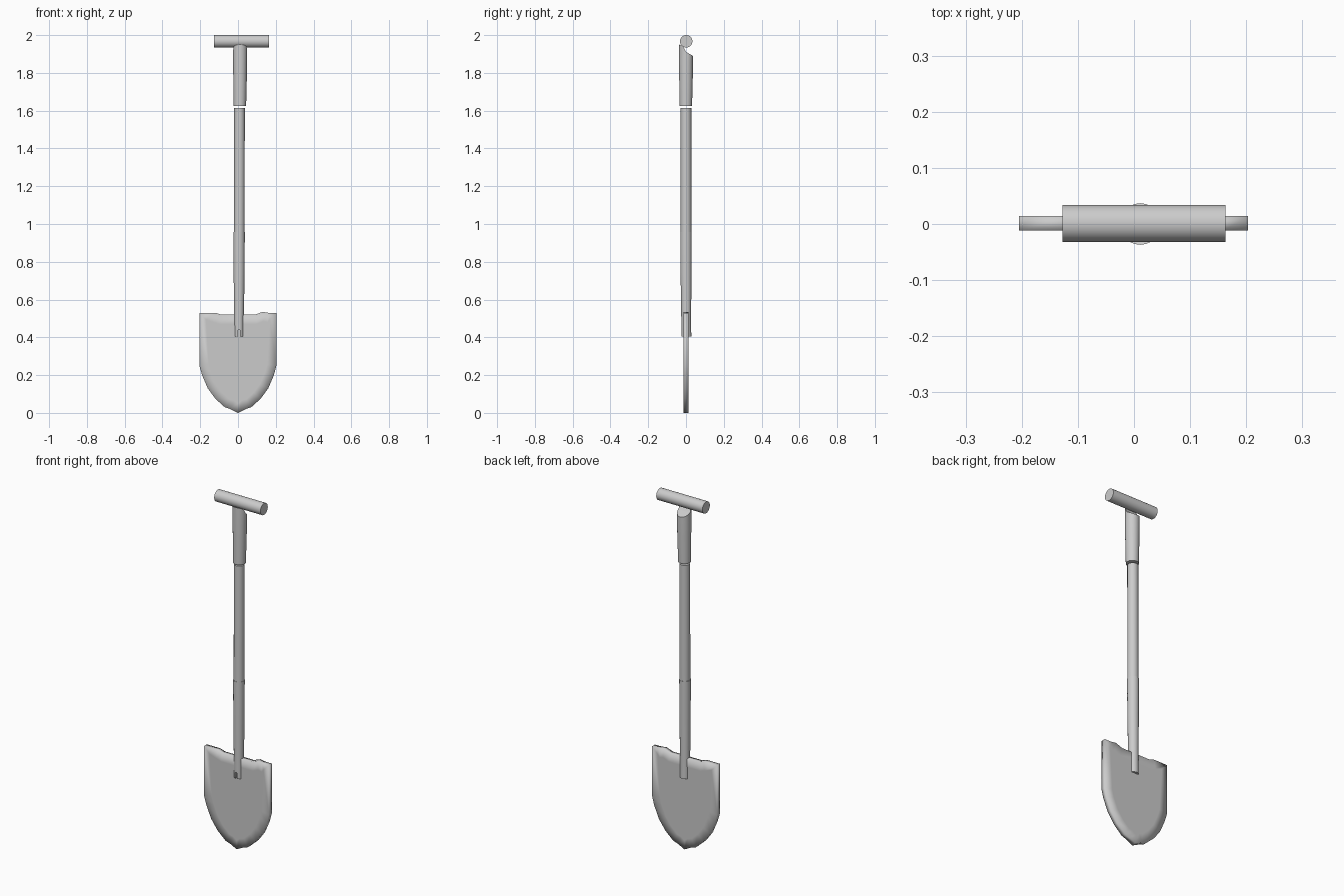
import bpy, bmesh, math
from mathutils import Matrix

cube = bpy.data.objects.get("Cube")
if cube:
    bpy.data.objects.remove(cube, do_unlink=True)

grey = bpy.data.materials.new("light_grey")
grey.use_nodes = True
grey.diffuse_color = (0.6, 0.6, 0.6, 1)
grey.node_tree.nodes["Principled BSDF"].inputs["Base Color"].default_value = grey.diffuse_color


def finish(bm, name, angle=40):
    bmesh.ops.recalc_face_normals(bm, faces=bm.faces)
    mesh = bpy.data.meshes.new(name)
    bm.to_mesh(mesh)
    bm.free()
    mesh.materials.append(grey)
    obj = bpy.data.objects.new(name, mesh)
    bpy.context.collection.objects.link(obj)
    bpy.ops.object.select_all(action='DESELECT')
    obj.select_set(True)
    bpy.context.view_layer.objects.active = obj
    bpy.ops.object.shade_smooth_by_angle(angle=math.radians(angle))
    return obj


def tube(name, rings, top=None, sides=24):
    """Loft circles given as (z, centre x, centre y, radius); top(y) shapes the last ring."""
    bm = bmesh.new()
    loops = []
    for z, cx, cy, r in rings:
        loop = []
        for i in range(sides):
            a = math.tau * i / sides
            loop.append(bm.verts.new((cx + r * math.cos(a), cy + r * math.sin(a), z)))
        loops.append(loop)
    if top:
        for v in loops[-1]:
            v.co.z = top(v.co.y)
    for low, high in zip(loops, loops[1:]):
        for i in range(sides):
            j = (i + 1) % sides
            bm.faces.new((low[i], low[j], high[j], high[i]))
    bm.faces.new(loops[0])
    # strips across x cap the last ring, following its height in y
    cap, half, quarter = loops[-1], sides // 2, sides // 4
    order = cap[quarter:] + cap[:quarter]
    for i in range(half):
        ring = [order[i], order[i + 1], order[-i - 1], order[-i % sides]]
        unique = list(dict.fromkeys(ring))
        if len(unique) > 2:
            bm.faces.new(unique)
    return finish(bm, name)


def shoulder(y):
    # high at the front, stepping down to a sloping rear shoulder
    if y < -0.015:
        return 1.95 - 0.4 * (y + 0.037)
    if y < 0:
        return 1.941 - 2 * (y + 0.015)
    return 1.911 - 0.57 * y


# Blade: flat plate with a worn top edge and a rounded point
outline = [(-0.205, 0.53), (-0.12, 0.53), (-0.09, 0.52), (0.09, 0.52),
           (0.13, 0.535), (0.16, 0.53), (0.203, 0.53), (0.203, 0.25),
           (0.19, 0.2), (0.16, 0.13), (0.12, 0.075), (0.07, 0.03),
           (0.04, 0.02), (0.0, 0.0), (-0.04, 0.02), (-0.07, 0.03),
           (-0.12, 0.075), (-0.16, 0.13), (-0.19, 0.2), (-0.205, 0.25)]
bm = bmesh.new()
face = bm.faces.new([bm.verts.new((x, -0.012, z)) for x, z in outline])
extruded = bmesh.ops.extrude_face_region(bm, geom=[face])["geom"]
bmesh.ops.translate(bm, vec=(0, 0.026, 0),
                    verts=[g for g in extruded if isinstance(g, bmesh.types.BMVert)])
bmesh.ops.recalc_face_normals(bm, faces=bm.faces)
broad = [f for f in bm.faces if abs(f.normal.y) > 0.9]
bmesh.ops.inset_individual(bm, faces=broad, thickness=0.05, use_even_offset=False)
finish(bm, "blade", 120)

# Socket gripping the blade, split at its lower end
socket = tube("blade_socket", [(0.405, 0.005, 0.002, 0.026), (0.5, 0.005, 0.001, 0.026),
                               (0.75, 0.006, 0, 0.029), (0.958, 0.006, 0, 0.03)])
bm = bmesh.new()
bmesh.ops.create_cube(bm, size=1, matrix=Matrix.Translation((0.005, -0.03, 0.41))
                      @ Matrix.Diagonal((0.012, 0.04, 0.06, 1)))
slot = finish(bm, "slot_cutter")
slot.hide_render = True
slot.hide_set(True)
cut = socket.modifiers.new("slot", 'BOOLEAN')
cut.operation = 'DIFFERENCE'
cut.object = slot

# Shaft and upper sleeve
tube("shaft", [(0.95, 0.007, 0, 0.028), (1.615, 0.008, 0, 0.028)])
tube("grip_sleeve", [(1.625, 0.01, -0.001, 0.033), (1.78, 0.011, 0, 0.036),
                     (1.86, 0.011, 0, 0.037), (1.9, 0.011, 0, 0.037)], top=shoulder)

# Cross handle
bm = bmesh.new()
bmesh.ops.create_cone(bm, cap_ends=True, segments=32, radius1=0.033, radius2=0.033, depth=0.29,
                      matrix=Matrix.Translation((0.018, 0.001, 1.967))
                      @ Matrix.Rotation(math.pi / 2, 4, 'Y'))
finish(bm, "cross_handle")
